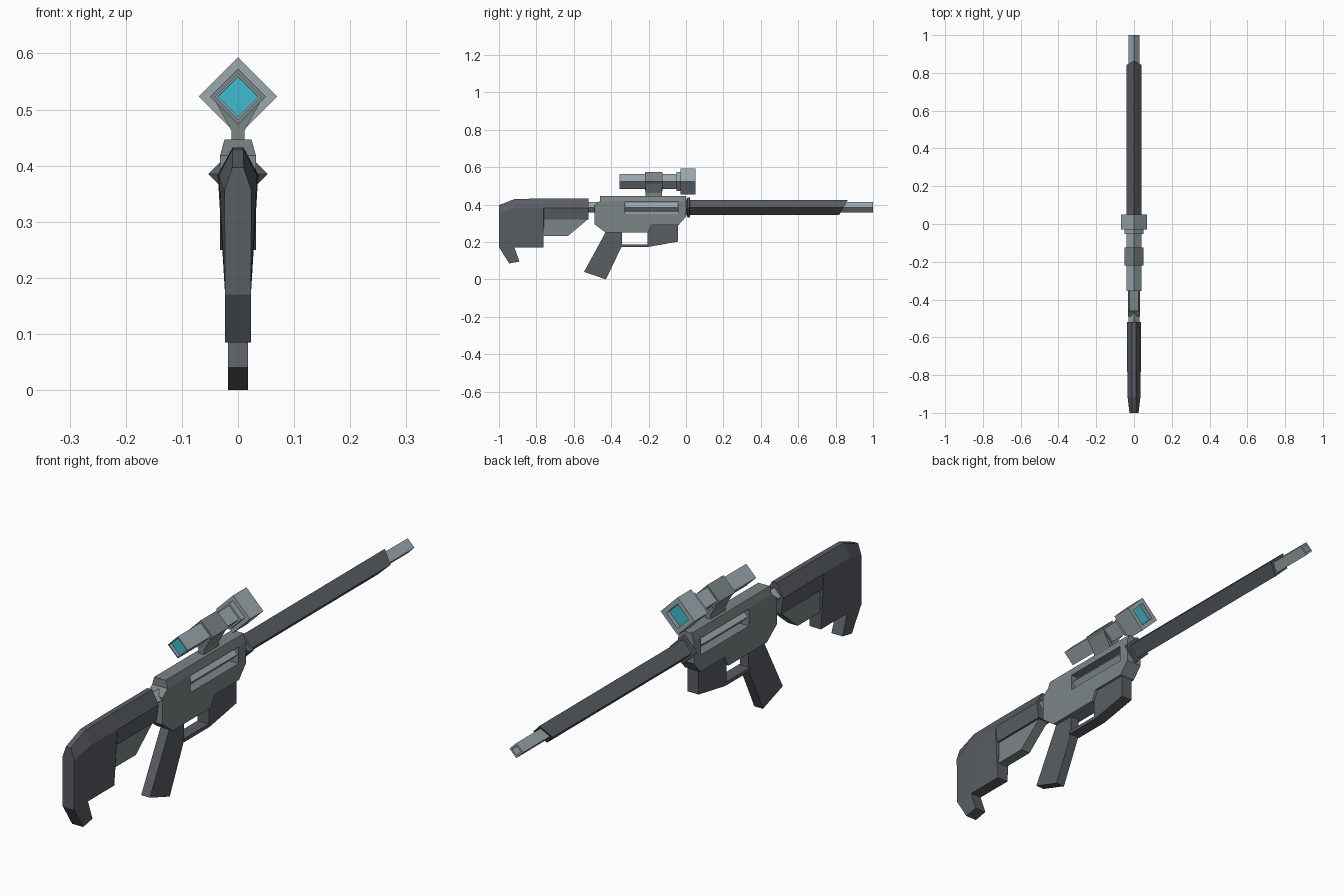
import bpy, bmesh

if "Cube" in bpy.data.objects:
    bpy.data.objects.remove(bpy.data.objects["Cube"])

def mat(name, rgb):
    m = bpy.data.materials.new(name)
    m.diffuse_color = (*rgb, 1)
    m.use_nodes = True
    m.node_tree.nodes["Principled BSDF"].inputs["Base Color"].default_value = m.diffuse_color
    return m

LIGHT = mat("light_metal", (0.33, 0.40, 0.43))
MID = mat("mid_metal", (0.20, 0.235, 0.24))
DARK = mat("dark_polymer", (0.10, 0.11, 0.125))
CYAN = mat("lens_cyan", (0.05, 0.50, 0.62))

def loft(name, rings, material):
    """Skin a list of equal-length point rings and cap both ends."""
    bm = bmesh.new()
    vr = [[bm.verts.new(p) for p in r] for r in rings]
    n = len(rings[0])
    for a, b in zip(vr, vr[1:]):
        for i in range(n):
            j = (i + 1) % n
            bm.faces.new((a[i], a[j], b[j], b[i]))
    bm.faces.new(vr[0])
    bm.faces.new(vr[-1])
    bmesh.ops.recalc_face_normals(bm, faces=bm.faces)
    me = bpy.data.meshes.new(name)
    bm.to_mesh(me)
    bm.free()
    me.materials.append(material)
    ob = bpy.data.objects.new(name, me)
    bpy.context.collection.objects.link(ob)
    return ob

def prism(name, profile, w, material):
    """Side profile (y, z) extruded to half width w."""
    return loft(name, [[(x, y, z) for y, z in profile] for x in (-w, w)], material)

def diamond(name, stations, zc, material):
    """Square section standing on its corner, along y: (y, radius) stations."""
    return loft(name, [[(r, y, zc), (0, y, zc + r), (-r, y, zc), (0, y, zc - r)]
                       for y, r in stations], material)

BZ, SZ = 0.385, 0.523   # barrel and scope axis heights

# Barrel with hollow muzzle, collar and shroud with slanted end
diamond("barrel", [(-0.56, 0.028), (1.0, 0.028), (1.0, 0.018), (0.95, 0.018)], BZ, LIGHT)
diamond("barrel_collar", [(0.0, 0.035), (0.008, 0.053), (0.02, 0.053), (0.022, 0.035)], BZ, DARK)
loft("barrel_shroud", [[(0.04, y, BZ), (0, y + s, BZ + 0.04), (-0.04, y, BZ), (0, y - s, BZ - 0.04)]
                       for y, s in ((0.015, 0), (0.842, 0.023))], DARK)

# Receiver body with side window showing the barrel
body = prism("receiver", [(-0.46, 0.418), (0, 0.418), (0, 0.335), (-0.04, 0.29), (-0.185, 0.29),
                          (-0.205, 0.25), (-0.43, 0.25), (-0.49, 0.295), (-0.49, 0.395)], 0.032, MID)
cutter = prism("window_cutter", [(-0.325, 0.352), (-0.042, 0.352), (-0.042, 0.414), (-0.325, 0.414)], 0.1, MID)
cutter.hide_render = True
mod = body.modifiers.new("window", 'BOOLEAN')
mod.operation = 'DIFFERENCE'
mod.solver = 'EXACT'
mod.object = cutter
bpy.context.view_layer.objects.active = body
bpy.ops.object.modifier_apply(modifier=mod.name)
bpy.data.objects.remove(cutter)

# Tapered receiver top
loft("receiver_top", [[(-0.032, y, 0.418), (0.032, y, 0.418), (0.024, y, 0.447), (-0.024, y, 0.447)]
                      for y in (-0.46, 0.0)], MID)

# Front block with trigger guard, and grip
prism("front_block", [(-0.185, 0.295), (-0.042, 0.295), (-0.042, 0.202), (-0.2, 0.174), (-0.35, 0.174),
                      (-0.35, 0.187), (-0.205, 0.187), (-0.205, 0.252)], 0.023, DARK)
prism("grip", [(-0.43, 0.252), (-0.343, 0.252), (-0.343, 0.178), (-0.428, 0.0), (-0.545, 0.04)], 0.018, DARK)

# Stock: hexagonal sections (y, top z, edge z, edge half width, bottom z, bottom half width)
stations = [(-0.52, 0.432, 0.382, 0.037, 0.32, 0.028),
            (-0.76, 0.432, 0.382, 0.036, 0.32, 0.028),
            (-0.762, 0.432, 0.382, 0.036, 0.17, 0.023),
            (-0.915, 0.43, 0.382, 0.034, 0.17, 0.023),
            (-1.0, 0.397, 0.355, 0.024, 0.17, 0.023)]
loft("stock", [[(0.01, y, t), (e, y, m), (w, y, b), (-w, y, b), (-e, y, m), (-0.01, y, t)]
               for y, t, m, e, b, w in stations], DARK)
prism("stock_heel", [(-1.0, 0.172), (-0.918, 0.172), (-0.89, 0.095), (-0.945, 0.085)], 0.023, DARK)
prism("stock_underside", [(-0.77, 0.325), (-0.52, 0.325), (-0.63, 0.233), (-0.77, 0.233)], 0.02, MID)

# Scope tube and bell with recessed ends
diamond("scope_tube", [(-0.335, 0.036), (-0.355, 0.036), (-0.355, 0.041), (-0.03, 0.041)], SZ, LIGHT)
diamond("scope_step", [(-0.052, 0.05), (-0.025, 0.05)], SZ, LIGHT)
diamond("scope_bell", [(-0.03, 0.07), (0.05, 0.07), (0.05, 0.046), (0.03, 0.046)], SZ, LIGHT)

# Lenses
for name, y, r in (("rear_lens", -0.339, 0.0355), ("front_lens", 0.032, 0.045)):
    diamond(name, [(y - 0.002, r), (y + 0.002, r)], SZ, CYAN)

# Scope clamp and mount
diamond("scope_clamp", [(-0.22, 0.05), (-0.125, 0.05)], SZ, MID)
loft("scope_mount", [[(-0.012, y, 0.44), (0.012, y, 0.44), (0.012, y, 0.463), (0.045, y, SZ),
                      (-0.045, y, SZ), (-0.012, y, 0.463)] for y in (-0.217, -0.128)], MID)
